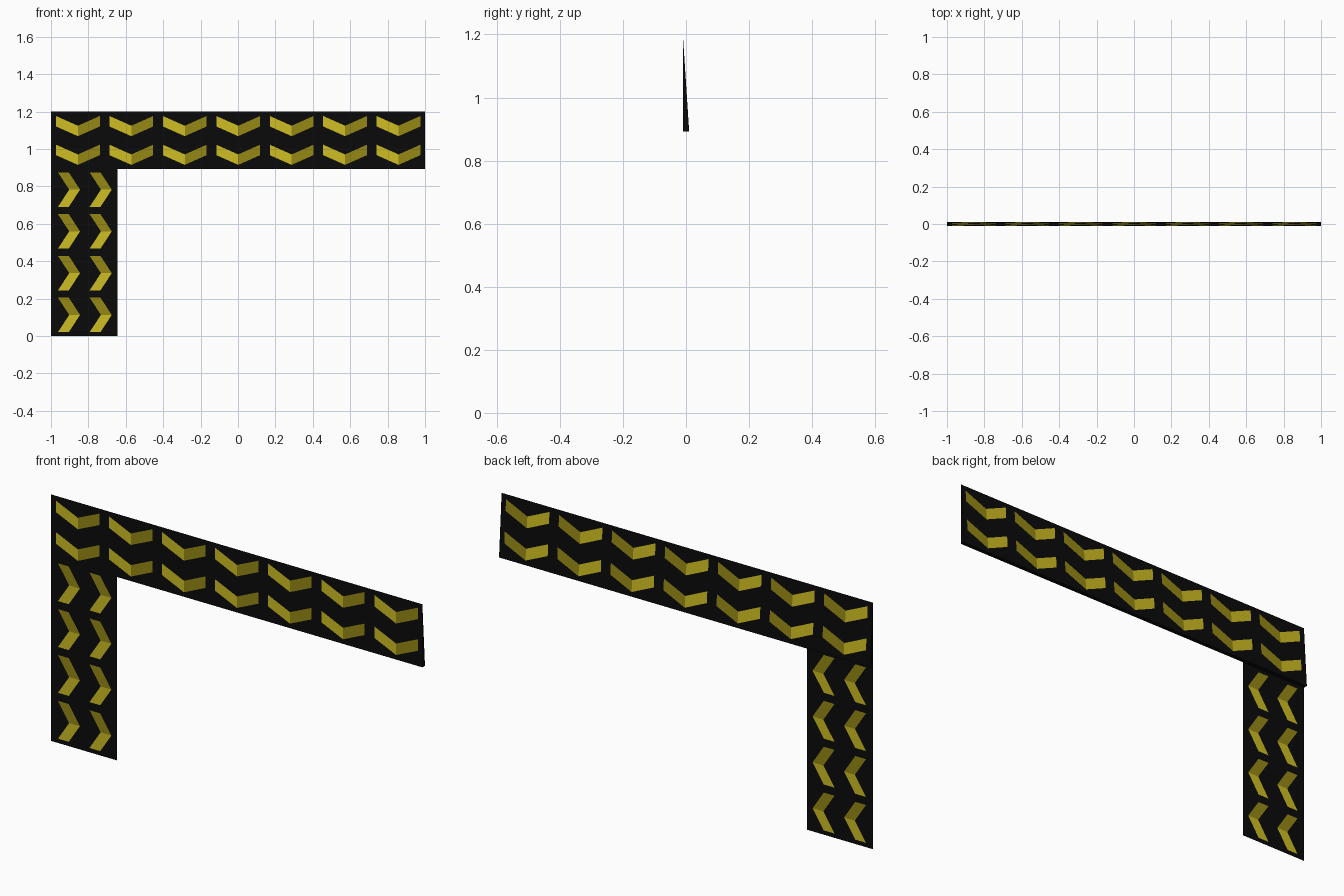
import bpy, bmesh
from mathutils import Vector

if "Cube" in bpy.data.objects:
    bpy.data.objects.remove(bpy.data.objects["Cube"])

TOP, SPLIT, FRONT, BACK = 1.2, 0.893, -0.01, 0.01


def material(name, rgb):
    m = bpy.data.materials.new(name)
    m.diffuse_color = (*rgb, 1)
    m.use_nodes = True
    m.node_tree.nodes["Principled BSDF"].inputs["Base Color"].default_value = m.diffuse_color
    return m


MATS = [material("black", (0.003, 0.003, 0.003)),
        material("bright_yellow", (0.62, 0.51, 0.016)),
        material("dark_yellow", (0.30, 0.245, 0.007))]


def chevron_cell(bm, place, size, lo, hi, tail, tip, thick, mats, outward):
    """One black panel tile with a chevron cut into it.
    u runs across the two arms, v runs against the pointing direction."""
    w, h = size
    c = (lo + hi) / 2
    pts = dict(A=(0, h), B=(w, h), C=(w, 0), D=(0, 0),
               l1=(lo, tail), l0=(lo, tail - thick),
               m1=(c, tip + thick), m0=(c, tip),
               r1=(hi, tail), r0=(hi, tail - thick))
    v = {k: bm.verts.new(place(*p)) for k, p in pts.items()}
    faces = [("D C r0 m0 l0", 0), ("C B r1 r0", 0), ("B A l1 m1 r1", 0),
             ("A D l0 l1", 0), ("l0 m0 m1 l1", mats[0]), ("m0 r0 r1 m1", mats[1])]
    for names, mat in faces:
        f = bm.faces.new([v[n] for n in names.split()])
        f.material_index = mat
        f.normal_update()
        if f.normal.y * outward < 0:
            f.normal_flip()


def finish(bm, name):
    bmesh.ops.remove_doubles(bm, verts=bm.verts, dist=1e-5)
    mesh = bpy.data.meshes.new(name)
    bm.to_mesh(mesh)
    bm.free()
    for m in MATS:
        mesh.materials.append(m)
    obj = bpy.data.objects.new(name, mesh)
    bpy.context.collection.objects.link(obj)


# Beam: wedge with a vertical front and sloping back, 7 x 2 chevrons per side
bm = bmesh.new()
cw, ch = 2 / 7, (TOP - SPLIT) / 2
for depth, outward in ((0, -1), (BACK - FRONT, 1)):
    for i in range(7):
        for j in range(2):
            def place(u, v):
                z = SPLIT + j * ch + v
                return (-1 + i * cw + u, FRONT + depth * (TOP - z) / (TOP - SPLIT), z)
            chevron_cell(bm, place, (cw, ch), 0.027, 0.261, 0.130, 0.022, 0.056,
                         (1, 2), outward)


def cap(points, normal):
    f = bm.faces.new([bm.verts.new(p) for p in points])
    f.normal_update()
    if f.normal.dot(Vector(normal)) < 0:
        f.normal_flip()


# Beam underside and ends
cap([(-1, FRONT, SPLIT), (1, FRONT, SPLIT), (1, BACK, SPLIT), (-1, BACK, SPLIT)], (0, 0, -1))
for x in (-1, 1):
    cap([(x, FRONT, SPLIT), (x, BACK, SPLIT), (x, FRONT, TOP)], (x, 0, 0))
finish(bm, "arrow_beam")

# Post: a thin sheet with 2 x 4 chevrons pointing sideways
bm = bmesh.new()
pw, ph = 0.355 / 2, SPLIT / 4
for i in range(2):
    for k in range(4):
        def place(u, v):
            return (-1 + i * pw + pw - v, FRONT, k * ph + u)
        shift = 0.008 * i
        chevron_cell(bm, place, (ph, pw), 0.021, 0.205, 0.140 + shift, 0.022 + shift,
                     0.058, (1, 2), -1)
finish(bm, "arrow_post")
